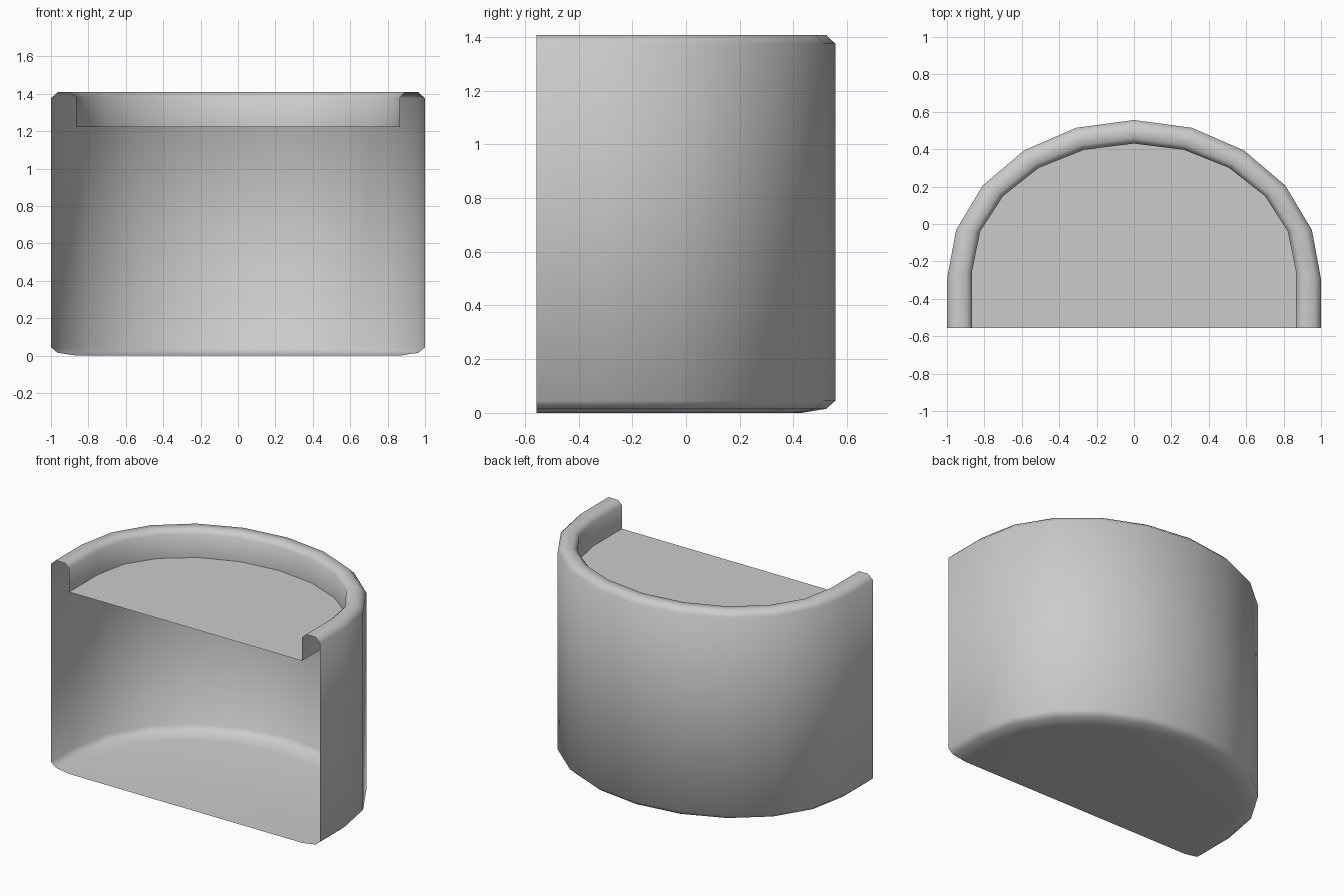
import bpy
import math

if "Cube" in bpy.data.objects:
    bpy.data.objects.remove(bpy.data.objects["Cube"])

FRONT = -0.556
STEPS = 10  # facets around the curved back


def ring(rx, back, cy, z):
    """Half ellipse with straight sides running to the open front."""
    pts = [(rx, FRONT, z)]
    for i in range(STEPS + 1):
        a = math.pi * i / STEPS
        pts.append((rx * math.cos(a), cy + (back - cy) * math.sin(a), z))
    pts.append((-rx, FRONT, z))
    return pts


def make_object(name, verts, faces):
    mesh = bpy.data.meshes.new(name)
    mesh.from_pydata(verts, [], faces)
    mesh.update()
    obj = bpy.data.objects.new(name, mesh)
    bpy.context.collection.objects.link(obj)
    bpy.ops.object.select_all(action='DESELECT')
    obj.select_set(True)
    bpy.context.view_layer.objects.active = obj
    bpy.ops.object.shade_smooth_by_angle(angle=math.radians(60))
    return obj


# Wall profile from the floor, up the outside, over the rim and down inside:
# half width, back y, ellipse centre y, height
profile = [
    (0.865, 0.43, -0.25, 0.0),
    (0.965, 0.522, -0.283, 0.015),
    (1.0, 0.556, -0.294, 0.045),
    (1.0, 0.556, -0.294, 1.375),
    (0.965, 0.522, -0.283, 1.408),
    (0.895, 0.458, -0.26, 1.408),
    (0.865, 0.43, -0.25, 1.38),
    (0.865, 0.43, -0.25, 1.222),
]
n = STEPS + 3
verts = [p for row in profile for p in ring(*row)]
faces = [tuple(reversed(range(n)))]  # flat floor
for r in range(len(profile) - 1):
    for j in range(n - 1):
        a, b = r * n + j, (r + 1) * n + j
        faces.append((a, a + 1, b + 1, b))

# Thin outer shell with floor and rim, open at the front
make_object("shell", verts, faces)

# Flat shelf recessed below the rim
make_object("top_shelf", ring(*profile[-1]), [tuple(range(n))])
